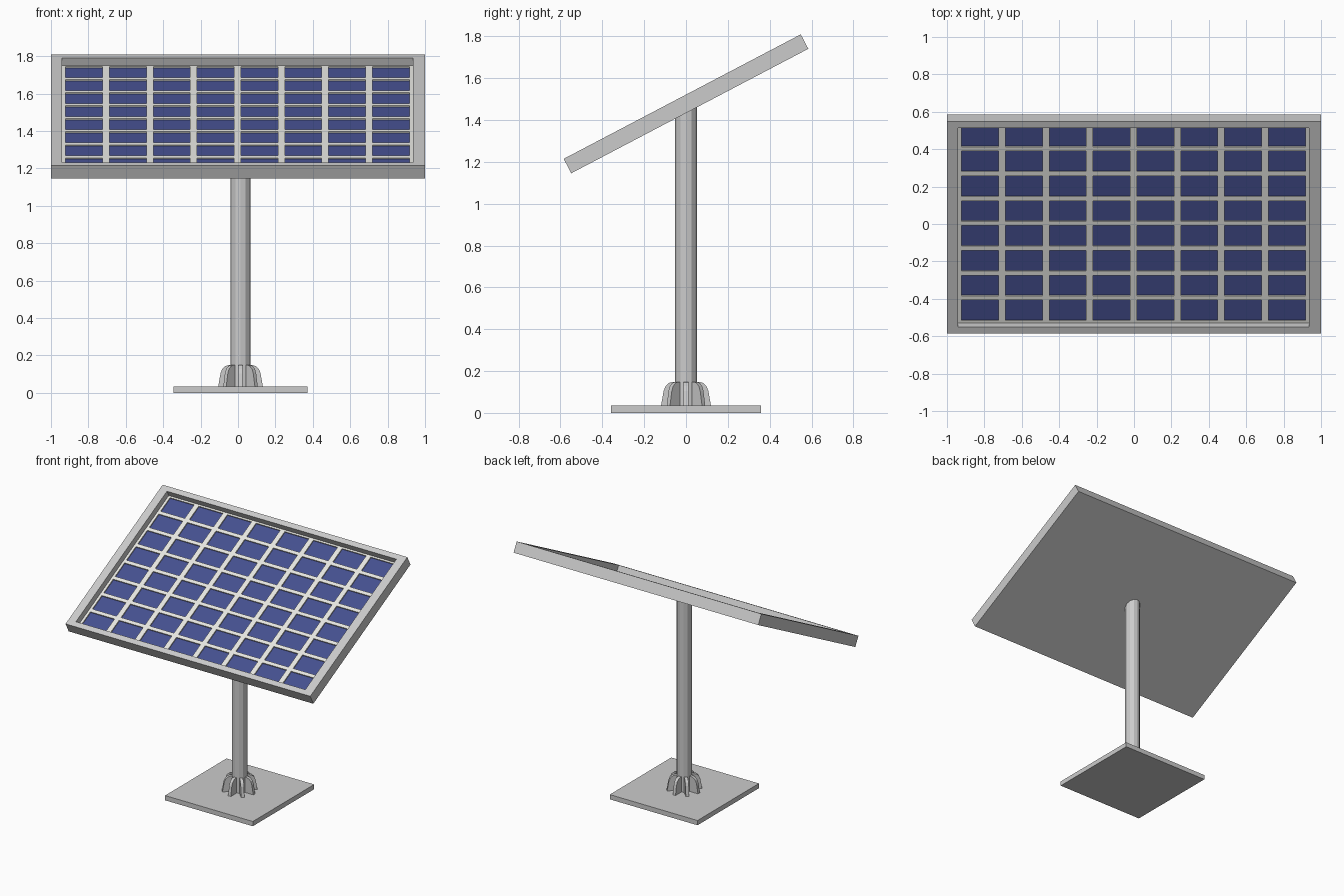
import bpy, bmesh, math
from mathutils import Matrix

if "Cube" in bpy.data.objects:
    bpy.data.objects.remove(bpy.data.objects["Cube"])

TILT = math.radians(27.7)
PANEL_Z = 1.4775
SX = 0.0135                      # stand offset in x
W, L, T = 2.0, 1.28, 0.078       # panel size
X0, X1, V = -0.94, 0.935, 0.60   # frame opening
RECESS, SINK = 0.045, 0.008
PANEL = Matrix.Translation((0, 0, PANEL_Z)) @ Matrix.Rotation(TILT, 4, 'X')


def finish(name, bm, mats=(), matrix=None):
    bm.normal_update()
    me = bpy.data.meshes.new(name)
    bm.to_mesh(me)
    bm.free()
    ob = bpy.data.objects.new(name, me)
    bpy.context.collection.objects.link(ob)
    for m in mats:
        me.materials.append(m)
    if matrix:
        ob.matrix_world = matrix
    return ob


def material(name, col):
    m = bpy.data.materials.new(name)
    m.diffuse_color = (*col, 1)
    m.use_nodes = True
    m.node_tree.nodes["Principled BSDF"].inputs["Base Color"].default_value = m.diffuse_color
    return m


def box(size, centre):
    bm = bmesh.new()
    bmesh.ops.create_cube(bm, size=1, matrix=Matrix.Translation(centre) @ Matrix.Diagonal((*size, 1)))
    return bm


# Panel frame: flat tray with a recessed opening
bm = box((W, L, T), (0, 0, 0))
top = max(bm.faces, key=lambda f: f.calc_center_median().z)
bmesh.ops.inset_region(bm, faces=[top], thickness=0.04)
for v in top.verts:
    v.co.x = X1 if v.co.x > 0 else X0
    v.co.y = math.copysign(V, v.co.y)
bmesh.ops.inset_individual(bm, faces=[top], thickness=0, depth=-RECESS)
bmesh.ops.delete(bm, geom=[top], context='FACES_ONLY')
finish("panel_frame", bm, matrix=PANEL)


# Cell lattice: light grid with sunken blue cells
def breaks(a, b, n, gap):
    p = (b - a) / n
    return [a] + [a + i * p + s for i in range(n) for s in (gap / 2, p - gap / 2)] + [b]


xs, ys = breaks(X0, X1, 8, 0.037), breaks(-V, V, 8, 0.026)
bm = bmesh.new()
grid = [[bm.verts.new((x, y, T / 2 - RECESS)) for y in ys] for x in xs]
cells = []
for i in range(len(xs) - 1):
    for j in range(len(ys) - 1):
        f = bm.faces.new((grid[i][j], grid[i + 1][j], grid[i + 1][j + 1], grid[i][j + 1]))
        if i % 2 and j % 2:
            cells.append(f)
bm.normal_update()
bmesh.ops.inset_individual(bm, faces=cells, thickness=0, depth=-SINK)
for f in cells:
    f.material_index = 1
finish("solar_cells", bm, (material("lattice_light", (0.8, 0.8, 0.76)),
                           material("cell_blue", (0.06, 0.08, 0.28))), PANEL)

# Base plate
finish("base_plate", box((0.717, 0.717, 0.035), (SX, 0, 0.0175)))

# Post, its top cut to the tilt of the panel
bm = bmesh.new()
bmesh.ops.create_cone(bm, cap_ends=True, segments=12, radius1=0.053, radius2=0.053, depth=1,
                      matrix=Matrix.Translation((SX, 0, 0.5)))
for v in bm.verts:
    v.co.z = 0.03 if v.co.z < 0.5 else PANEL_Z - T / 2 / math.cos(TILT) + v.co.y * math.tan(TILT) + 0.004
finish("post", bm)

# Eight curved gusset fins around the foot of the post
profile = [(0.04, 0.03), (0.12, 0.03), (0.107, 0.105), (0.098, 0.128), (0.082, 0.143), (0.065, 0.148), (0.04, 0.148)]
for k in range(8):
    bm = bmesh.new()
    f = bm.faces.new([bm.verts.new((r, -0.011, z)) for r, z in profile])
    ext = bmesh.ops.extrude_face_region(bm, geom=[f], use_keep_orig=True)
    for v in ext["geom"]:
        if isinstance(v, bmesh.types.BMVert):
            v.co.y = 0.011
    bmesh.ops.recalc_face_normals(bm, faces=bm.faces[:])
    finish(f"gusset_fin_{k + 1}", bm, matrix=Matrix.Translation((SX, 0, 0)) @ Matrix.Rotation(k * math.pi / 4, 4, 'Z'))
